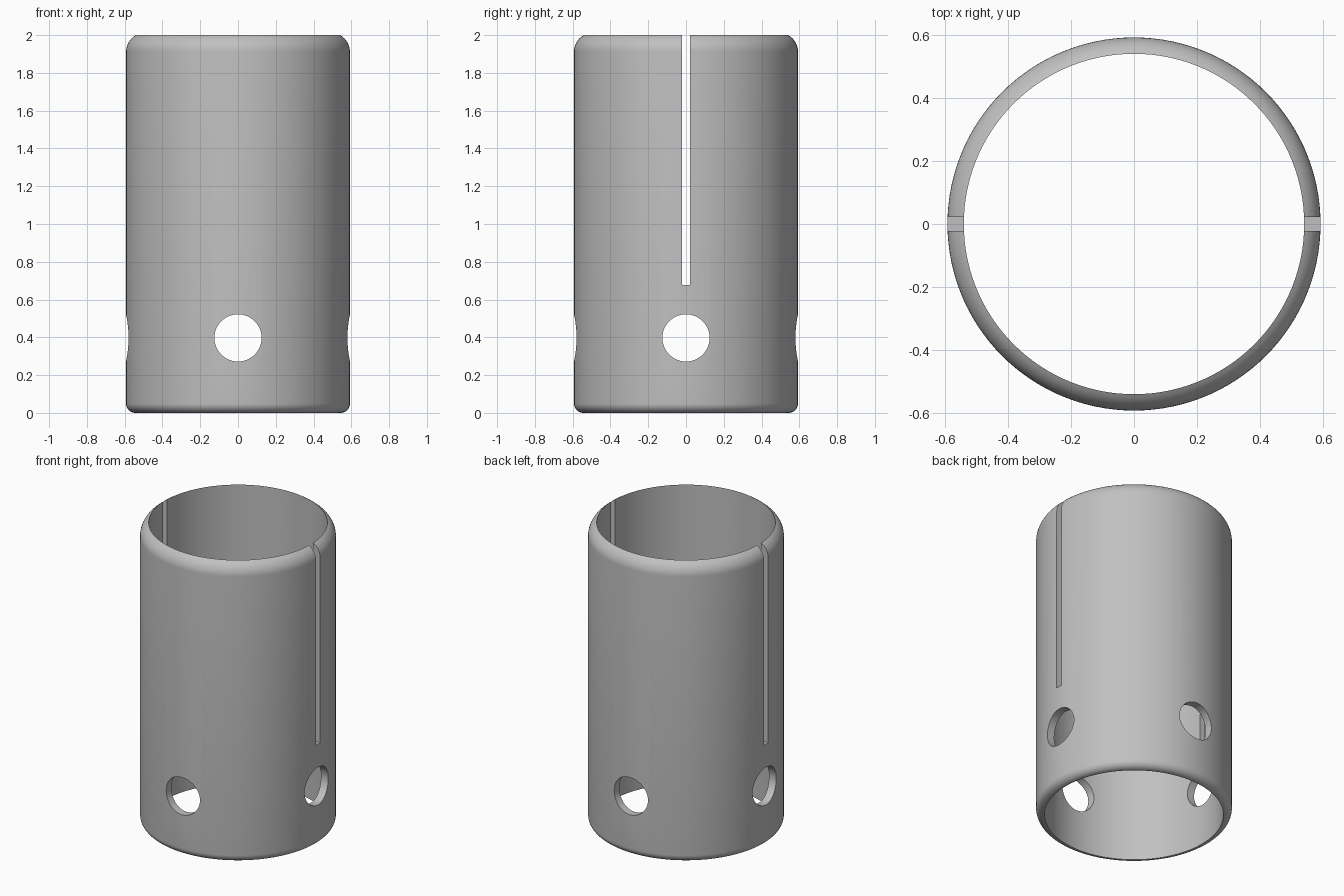
import bpy, bmesh, math
from mathutils import Matrix

cube = bpy.data.objects.get("Cube")
if cube:
    bpy.data.objects.remove(cube)

OUTER, INNER, HEIGHT = 0.593, 0.541, 2.0
SEGMENTS = 120

grey = bpy.data.materials.new("plain grey")
grey.use_nodes = True
COLOUR = (0.53, 0.53, 0.53, 1)
grey.diffuse_color = COLOUR
grey.node_tree.nodes["Principled BSDF"].inputs["Base Color"].default_value = COLOUR


def make_object(name, bm):
    bmesh.ops.recalc_face_normals(bm, faces=bm.faces)
    mesh = bpy.data.meshes.new(name)
    bm.to_mesh(mesh)
    bm.free()
    mesh.materials.append(grey)
    obj = bpy.data.objects.new(name, mesh)
    bpy.context.collection.objects.link(obj)
    return obj


def arc(cx, cz, radius, start, end, steps=8):
    angles = [math.radians(start + (end - start) * i / steps) for i in range(steps + 1)]
    return [(cx + radius * math.cos(a), cz + radius * math.sin(a)) for a in angles]


# Tube wall: rounded outer edges at the bottom and top, straight bore
LOW, HIGH = 0.05, 0.1
lip_angle = math.degrees(math.acos((INNER - OUTER + HIGH) / HIGH))
lip_z = HEIGHT - HIGH * math.sin(math.radians(lip_angle))
profile = [(INNER, 0)]
profile += arc(OUTER - LOW, LOW, LOW, -90, 0)
profile += arc(OUTER - HIGH, lip_z, HIGH, 0, lip_angle)

bm = bmesh.new()
rings = []
for s in range(SEGMENTS):
    a = math.tau * s / SEGMENTS
    rings.append([bm.verts.new((r * math.cos(a), r * math.sin(a), z)) for r, z in profile])
for s, ring in enumerate(rings):
    following = rings[(s + 1) % SEGMENTS]
    for i in range(len(profile)):
        j = (i + 1) % len(profile)
        bm.faces.new((ring[i], following[i], following[j], ring[j]))
sleeve = make_object("slotted_sleeve", bm)


# Cutters: crossed round holes and one slot through both sides
def hole_cutter(name, axis):
    bm = bmesh.new()
    turn = Matrix.Rotation(math.pi / 2, 4, axis)
    bmesh.ops.create_cone(bm, cap_ends=True, segments=48, radius1=0.125, radius2=0.125,
                          depth=2, matrix=Matrix.Translation((0, 0, 0.397)) @ turn)
    return make_object(name, bm)


def slot_cutter(name, width, bottom):
    bm = bmesh.new()
    top = HEIGHT + 0.2
    bmesh.ops.create_cube(bm, size=1, matrix=Matrix.Translation((0, 0, (bottom + top) / 2))
                          @ Matrix.Diagonal((2, width, top - bottom, 1)))
    return make_object(name, bm)


cutters = [hole_cutter("hole_cutter_front", 'X'),
           hole_cutter("hole_cutter_side", 'Y'),
           slot_cutter("slot_cutter", 0.044, 0.678)]

bpy.ops.object.select_all(action='DESELECT')
sleeve.select_set(True)
bpy.context.view_layer.objects.active = sleeve
for cutter in cutters:
    cutter.hide_render = True
    mod = sleeve.modifiers.new(cutter.name, 'BOOLEAN')
    mod.operation = 'DIFFERENCE'
    mod.solver = 'EXACT'
    mod.object = cutter
    bpy.ops.object.modifier_apply(modifier=mod.name)
    bpy.data.objects.remove(cutter)

bpy.ops.object.shade_smooth_by_angle(angle=math.radians(30))
